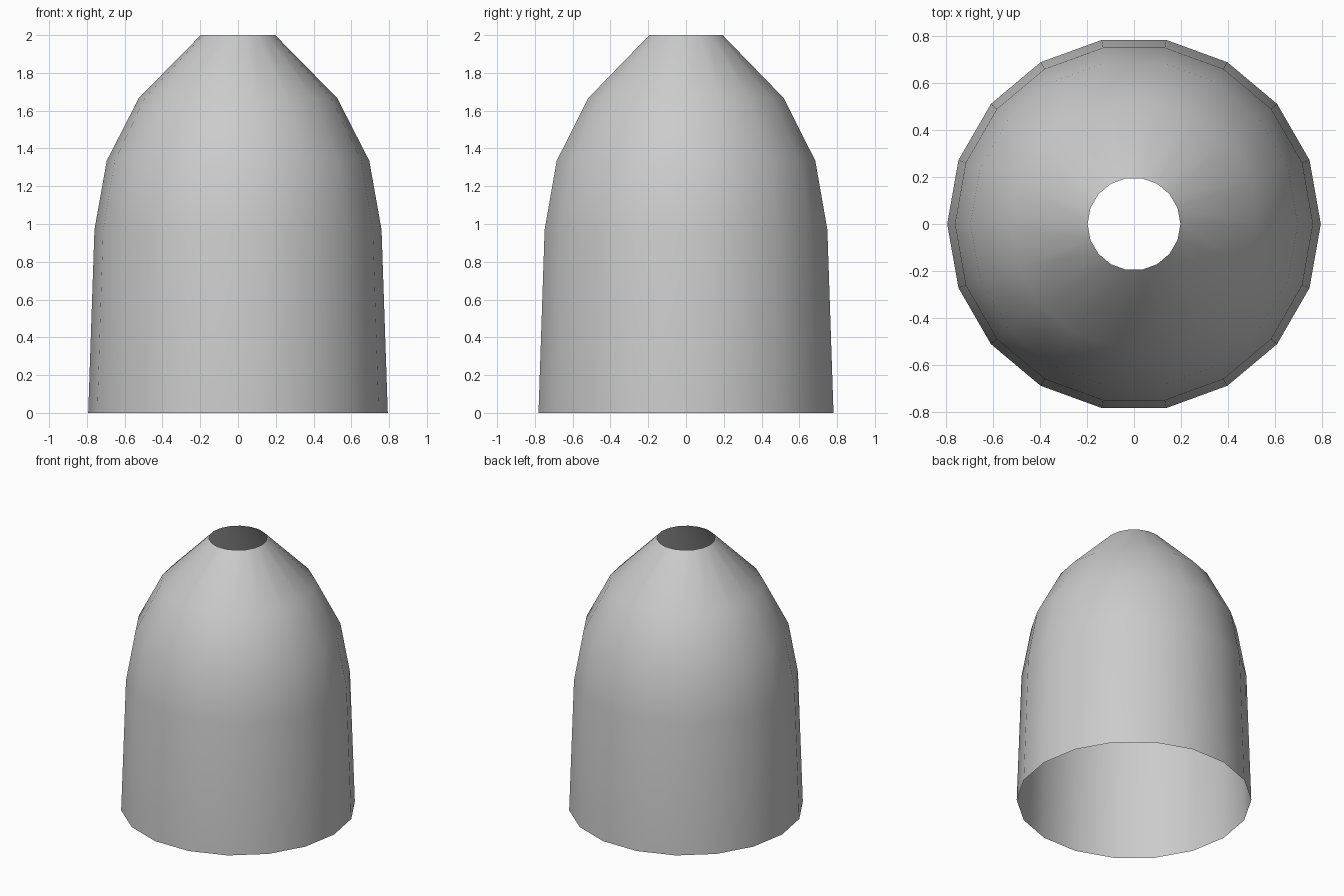
import bpy, bmesh
from math import cos, sin, tau

if "Cube" in bpy.data.objects:
    bpy.data.objects.remove(bpy.data.objects["Cube"])

SIDES = 18
# radius and height of each ring, bottom to top
PROFILE = [(0.793, 0.0), (0.76, 0.97), (0.695, 1.335), (0.525, 1.667), (0.197, 2.0)]

# open-ended tapering shell
bm = bmesh.new()
rings = [[bm.verts.new((r * cos(tau * i / SIDES), r * sin(tau * i / SIDES), z))
          for i in range(SIDES)] for r, z in PROFILE]
for low, high in zip(rings, rings[1:]):
    for i in range(SIDES):
        j = (i + 1) % SIDES
        bm.faces.new((low[i], low[j], high[j], high[i])).smooth = True

mesh = bpy.data.meshes.new("domed_shell")
bm.to_mesh(mesh)
bm.free()
shell = bpy.data.objects.new("domed_shell", mesh)
bpy.context.collection.objects.link(shell)
